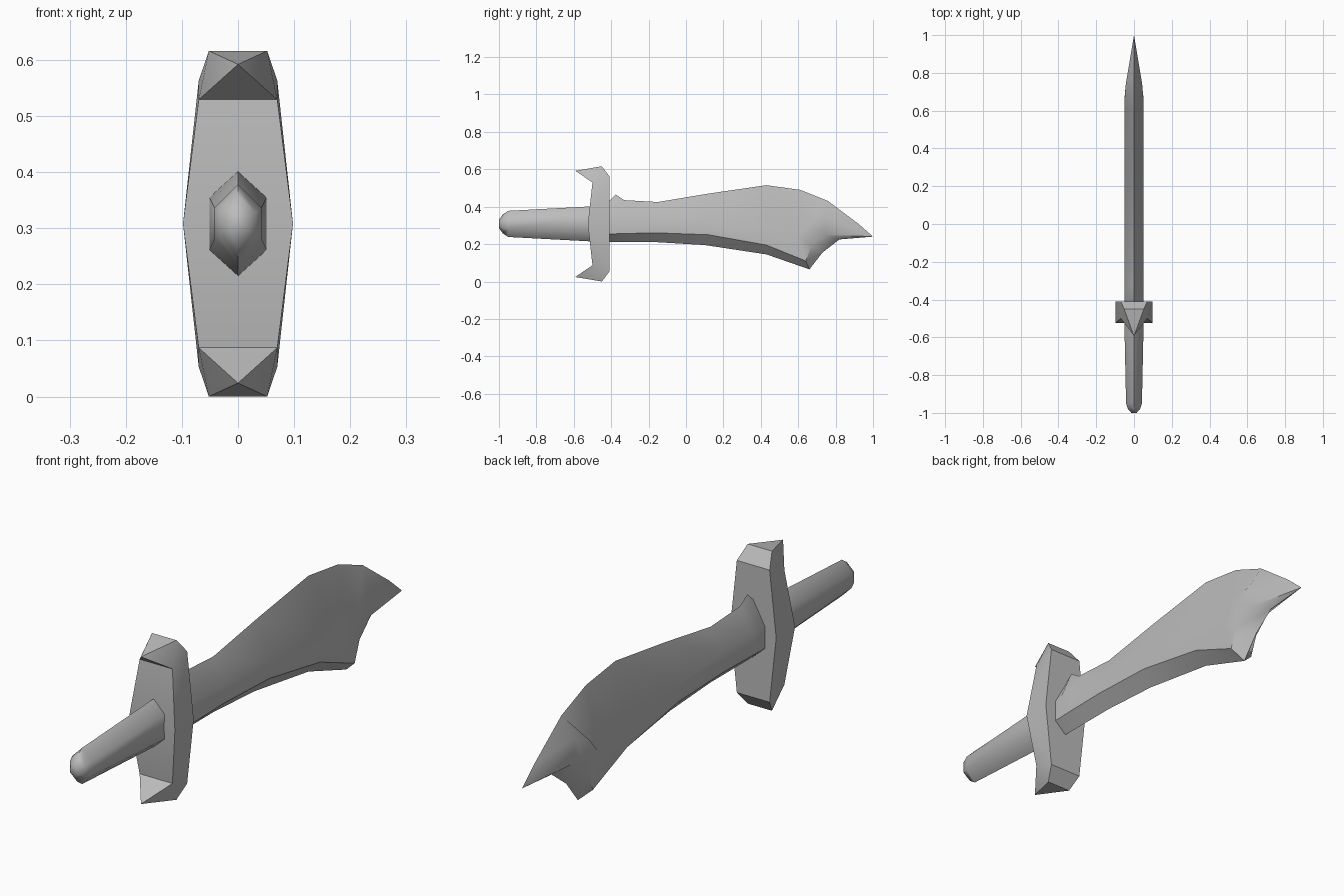
import bpy
import bmesh
import math

default_cube = bpy.data.objects.get("Cube")
if default_cube:
    bpy.data.objects.remove(default_cube, do_unlink=True)

# One plain steel colour for everything
steel = bpy.data.materials.new("grey steel")
steel.use_nodes = True
colour = (0.5, 0.5, 0.5, 1)
steel.diffuse_color = colour
steel.node_tree.nodes["Principled BSDF"].inputs["Base Color"].default_value = colour

MID_Z = 0.308


def finish(name, bm, smooth_angle):
    """Clean the mesh, link it as an object and shade it."""
    bmesh.ops.remove_doubles(bm, verts=bm.verts, dist=0.0005)
    bmesh.ops.recalc_face_normals(bm, faces=bm.faces)
    mesh = bpy.data.meshes.new(name)
    bm.to_mesh(mesh)
    bm.free()
    mesh.materials.append(steel)
    obj = bpy.data.objects.new(name, mesh)
    bpy.context.collection.objects.link(obj)
    bpy.ops.object.select_all(action="DESELECT")
    obj.select_set(True)
    bpy.context.view_layer.objects.active = obj
    bpy.ops.object.shade_smooth_by_angle(angle=math.radians(smooth_angle))
    return obj


def loft(name, rings, smooth_angle, cap_end=True):
    """Skin a row of closed rings that share a point count."""
    bm = bmesh.new()
    loops = [[bm.verts.new(p) for p in ring] for ring in rings]
    for a, b in zip(loops, loops[1:]):
        for i in range(len(a)):
            j = (i + 1) % len(a)
            bm.faces.new((a[i], a[j], b[j], b[i]))
    bm.faces.new(loops[0])
    if cap_end:
        bm.faces.new(loops[-1])
    return finish(name, bm, smooth_angle)


# Grip: six-sided bar that tapers to a rounded end
def grip_ring(y, height, side, width):
    return [(0, y, MID_Z + height), (width, y, MID_Z + side),
            (width, y, MID_Z - side), (0, y, MID_Z - height),
            (-width, y, MID_Z - side), (-width, y, MID_Z + side)]


grip_sections = [(-0.48, 0.095, 0.048, 0.052), (-0.95, 0.07, 0.028, 0.042),
                 (-0.98, 0.05, 0.02, 0.032), (-1, 0.022, 0.01, 0.014)]
loft("grip", [grip_ring(*s) for s in grip_sections], 60)


# Blade: (y, z) of spine, upper ridge, lower ridge and cutting edge
def blade_width(y):
    return 0.05 * min(1, (1 - y) / 0.3)


def blade_ring(spine, upper, lower, edge):
    def side(point, sign):
        return (sign * blade_width(point[0]), *point)
    return [(0, *spine), side(upper, 1), side(lower, 1),
            (0, *edge), side(lower, -1), side(upper, -1)]


tip = (1, 0.24)
blade_sections = [
    ((-0.45, 0.41), (-0.45, 0.34), (-0.45, 0.255), (-0.45, 0.21)),
    ((-0.41, 0.43), (-0.41, 0.34), (-0.41, 0.255), (-0.41, 0.21)),
    ((-0.375, 0.465), (-0.38, 0.34), (-0.38, 0.255), (-0.38, 0.21)),
    ((-0.33, 0.435), (-0.33, 0.34), (-0.33, 0.257), (-0.33, 0.21)),
    ((-0.15, 0.425), (-0.15, 0.335), (-0.15, 0.26), (-0.15, 0.21)),
    ((0.12, 0.47), (0.12, 0.315), (0.12, 0.25), (0.1, 0.195)),
    ((0.43, 0.515), (0.43, 0.27), (0.43, 0.195), (0.43, 0.145)),
    ((0.61, 0.49), (0.6, 0.24), (0.64, 0.11), (0.66, 0.065)),
    ((0.76, 0.43), (0.66, 0.31), (0.67, 0.19), (0.73, 0.155)),
    ((0.92, 0.31), (0.74, 0.345), (0.75, 0.25), (0.82, 0.225)),
    (tip, tip, tip, tip),
]
loft("blade", [blade_ring(*s) for s in blade_sections], 33, cap_end=False)

# Crossguard: one arm, repeated above and below the middle
bm = bmesh.new()
for up in (1, -1):
    def pair(x, y, z):
        return [bm.verts.new((s * x, y, MID_Z + up * z)) for s in (1, -1)]

    waist_front = pair(0.098, -0.525, 0)
    waist_back = pair(0.098, -0.41, 0)
    notch = pair(0.07, -0.5, 0.221)
    shoulder = pair(0.07, -0.41, 0.255)
    crown = pair(0.052, -0.45, 0.308)
    prong = bm.verts.new((0, -0.592, MID_Z + up * 0.284))

    # Faces that span both sides
    for a, b in ((waist_front, notch), (waist_back, shoulder), (shoulder, crown)):
        bm.faces.new((a[0], a[1], b[1], b[0]))
    bm.faces.new((notch[0], notch[1], prong))
    bm.faces.new((crown[0], crown[1], prong))
    # Faces on each side
    for i in (0, 1):
        bm.faces.new((waist_front[i], waist_back[i], shoulder[i], notch[i]))
        bm.faces.new((notch[i], shoulder[i], crown[i]))
        bm.faces.new((notch[i], crown[i], prong))
finish("crossguard", bm, 30)
